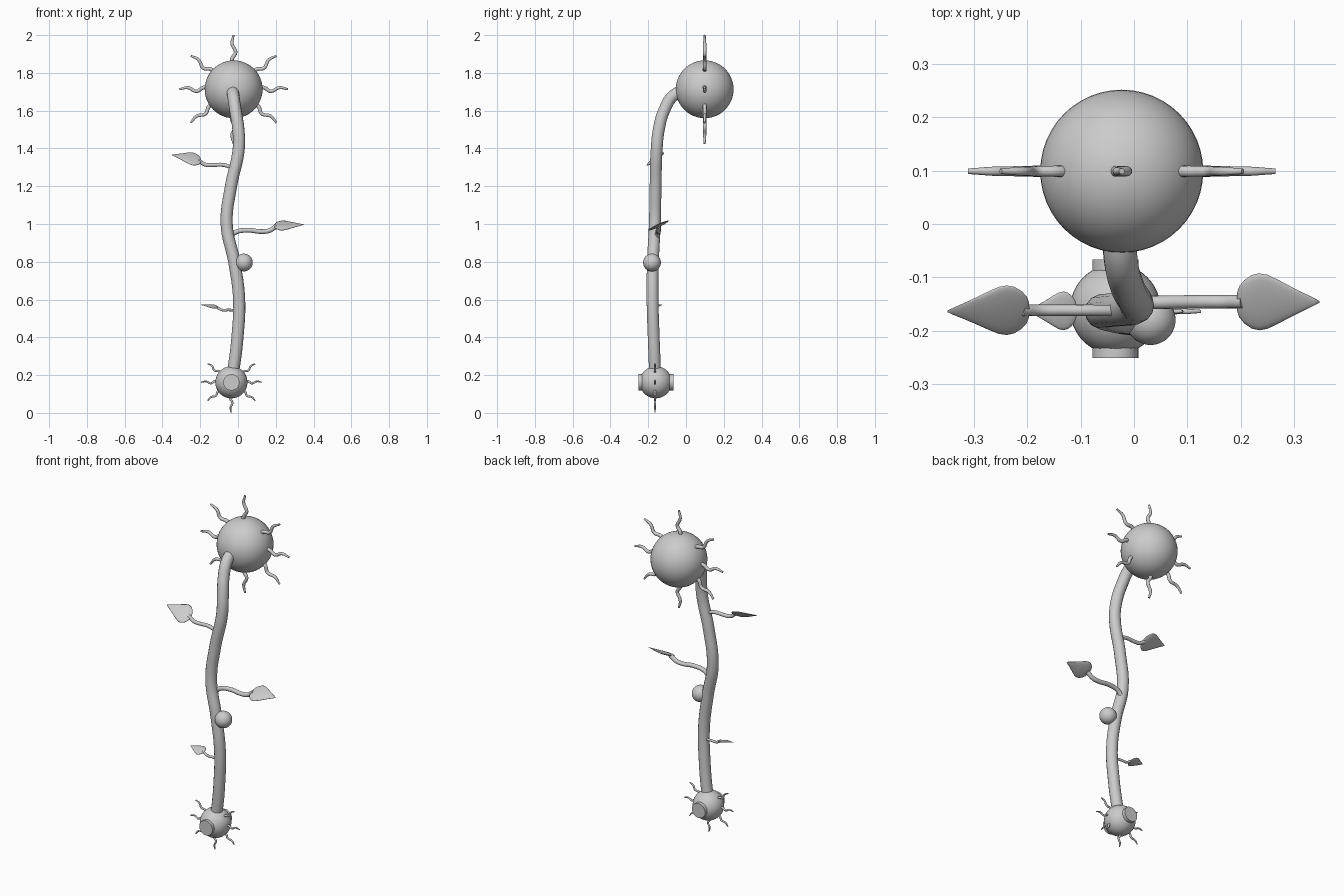
import bpy, bmesh
from math import sin, cos, pi, radians
from mathutils import Vector

if "Cube" in bpy.data.objects:
    bpy.data.objects.remove(bpy.data.objects["Cube"])


def ball(name, center, r):
    bpy.ops.mesh.primitive_uv_sphere_add(segments=48, ring_count=24, radius=r, location=center)
    bpy.context.object.name = name
    bpy.ops.object.shade_smooth()


def tube(name, points, r, radii=None):
    """Smooth round tube through the points."""
    curve = bpy.data.curves.new(name, 'CURVE')
    curve.dimensions = '3D'
    curve.bevel_depth = r
    curve.bevel_resolution = 5
    curve.resolution_u = 8
    curve.use_fill_caps = True
    spline = curve.splines.new('BEZIER')
    spline.bezier_points.add(len(points) - 1)
    for i, (bp, p) in enumerate(zip(spline.bezier_points, points)):
        bp.co = p
        bp.handle_left_type = bp.handle_right_type = 'AUTO'
        bp.radius = radii[i] if radii else 1
    ob = bpy.data.objects.new(name, curve)
    bpy.context.collection.objects.link(ob)
    bpy.ops.object.select_all(action='DESELECT')
    ob.select_set(True)
    bpy.context.view_layer.objects.active = ob
    bpy.ops.object.convert(target='MESH')
    bpy.ops.object.shade_smooth_by_angle(angle=radians(50))


def rays(name, center, size, inner, thick):
    """Ring of eight wavy tendrils in the xz plane."""
    cx, cy, cz = center
    for i, deg in enumerate((0, 38, 90, 142, 180, 218, 270, 322)):
        a = radians(deg)
        side = -1 if deg < 100 or deg > 300 else 1
        pts = []
        for t, off in ((inner - .06, .03), (inner + .06, .03), (.68, -.035), (.84, .03), (1, 0)):
            d, o = t * size, off * size * side * -1
            pts.append((cx + d * cos(a) - o * sin(a), cy, cz + d * sin(a) + o * cos(a)))
        tube(f"{name}_{i + 1}", pts, thick, (1.1, 1.1, 1, .9, .55))


def leaf(name, base, tip, width, thick, tilt):
    """Teardrop blade lofted from flat elliptical sections."""
    base, tip = Vector(base), Vector(tip)
    side = Vector((0, cos(radians(tilt)), sin(radians(tilt))))
    up = (tip - base).normalized().cross(side).normalized()
    profile = ((0, .3), (.03, .55), (.09, .76), (.18, .94), (.27, 1), (.37, .95),
               (.5, .77), (.65, .54), (.8, .32), (.93, .14), (1, .03))
    n = 20
    bm = bmesh.new()
    rings = []
    for t, w in profile:
        c = base.lerp(tip, t)
        rings.append([bm.verts.new(c + side * (cos(2 * pi * k / n) * w * width / 2)
                                   + up * (sin(2 * pi * k / n) * min(1, w + .1) * thick))
                      for k in range(n)])
    for a, b in zip(rings, rings[1:]):
        for k in range(n):
            bm.faces.new((a[k], a[(k + 1) % n], b[(k + 1) % n], b[k]))
    bm.faces.new(rings[0])
    bm.faces.new(rings[-1])
    bmesh.ops.recalc_face_normals(bm, faces=bm.faces)
    for f in bm.faces:
        f.smooth = True
    me = bpy.data.meshes.new(name)
    bm.to_mesh(me)
    bm.free()
    bpy.context.collection.objects.link(bpy.data.objects.new(name, me))


# Flower head and root bulb, each with a ring of tendrils
head, bulb = (-.023, .099, 1.713), (-.035, -.16, .162)
ball("flower_head", head, .153)
rays("petal", head, .288, .5, .0095)
ball("root_bulb", bulb, .085)
rays("root", (bulb[0], -.164, bulb[2]), .16, .5, .0055)

# Round plug through the bulb, front to back
bpy.ops.mesh.primitive_cylinder_add(vertices=48, radius=.043, depth=.184,
                                    location=(bulb[0], -.159, bulb[2]), rotation=(pi / 2, 0, 0))
bpy.context.object.name = "bulb_plug"
bpy.ops.object.shade_smooth_by_angle(angle=radians(40))

# Winding stem
tube("stem", [(-.032, -.163, .19), (-.018, -.166, .27), (-.003, -.171, .4), (.006, -.177, .6),
              (-.02, -.175, .8), (-.06, -.165, 1.0), (-.037, -.161, 1.2), (.004, -.155, 1.4),
              (.002, -.144, 1.5), (-.013, -.116, 1.6), (-.025, -.066, 1.68), (-.03, .02, 1.715)], .032)

# Bud on the stem
ball("bud", (.031, -.18, .796), .047)

# Leaf stalks and blades
tube("stalk_right", [(-.045, -.155, .925), (-.015, -.15, .955), (.05, -.147, .967), (.125, -.146, .96),
                     (.165, -.146, .965), (.205, -.146, .99)], .0125)
leaf("leaf_right", (.193, -.146, .99), (.348, -.146, .997), .118, .008, 25)
tube("stalk_left", [(-.02, -.163, 1.295), (-.08, -.162, 1.313), (-.14, -.162, 1.312),
                    (-.175, -.162, 1.315), (-.21, -.162, 1.338)], .0105)
leaf("leaf_left", (-.197, -.161, 1.336), (-.35, -.164, 1.366), .115, .007, 36)
tube("stalk_small", [(.0, -.17, .542), (-.05, -.165, .545), (-.085, -.164, .545), (-.115, -.164, .562)], .007)
leaf("leaf_small", (-.108, -.163, .56), (-.197, -.163, .573), .075, .005, 15)
